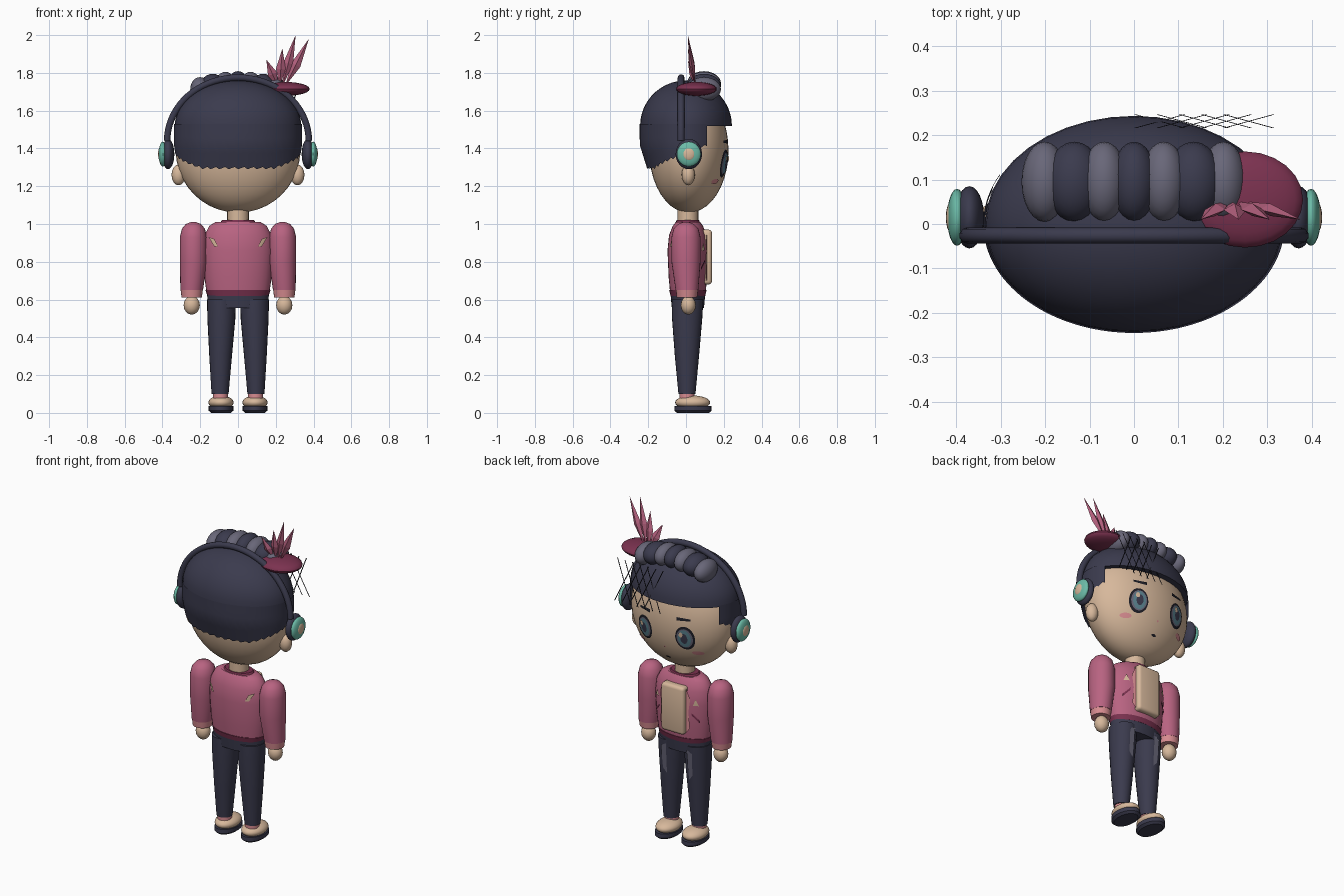
import bpy, bmesh, math
from mathutils import Vector

cube = bpy.data.objects.get("Cube")
if cube:
    bpy.data.objects.remove(cube, do_unlink=True)


def material(name, r, g, b):
    m = bpy.data.materials.new(name)
    m.use_nodes = True
    m.diffuse_color = (r, g, b, 1)
    m.node_tree.nodes["Principled BSDF"].inputs["Base Color"].default_value = (r, g, b, 1)
    return m


NAVY = material("navy", .043, .043, .075)
BLACK = material("near_black", .013, .013, .02)
GREY = material("violet_grey", .14, .135, .19)
SKIN = material("skin", .68, .48, .33)
PINK = material("rose_pink", .48, .125, .22)
WINE = material("wine", .2, .032, .08)
BLUSH = material("light_pink", .68, .26, .28)
TEAL = material("teal", .15, .5, .39)
IRIS = material("iris_blue", .1, .22, .27)


def add_mesh(name, bm, mat, smooth=True):
    mesh = bpy.data.meshes.new(name)
    bm.to_mesh(mesh)
    bm.free()
    mesh.materials.append(mat)
    ob = bpy.data.objects.new(name, mesh)
    bpy.context.collection.objects.link(ob)
    if smooth:
        bpy.ops.object.select_all(action='DESELECT')
        ob.select_set(True)
        bpy.context.view_layer.objects.active = ob
        bpy.ops.object.shade_smooth_by_angle(angle=math.radians(40))
    return ob


def ball(name, loc, size, mat, segs=24):
    bm = bmesh.new()
    bmesh.ops.create_uvsphere(bm, u_segments=segs, v_segments=segs // 2, radius=1)
    bmesh.ops.scale(bm, vec=size, verts=bm.verts)
    bmesh.ops.translate(bm, vec=loc, verts=bm.verts)
    return add_mesh(name, bm, mat)


def loft(name, rings, mat, segs=24):
    """Capped stack of elliptical rings: centre x, centre y, z, radius x, radius y."""
    bm = bmesh.new()
    loops = []
    for cx, cy, z, rx, ry in rings:
        angles = [math.tau * i / segs for i in range(segs)]
        loops.append([bm.verts.new((cx + rx * math.cos(a), cy + ry * math.sin(a), z)) for a in angles])
    for low, high in zip(loops, loops[1:]):
        for i in range(segs):
            j = (i + 1) % segs
            bm.faces.new((low[i], low[j], high[j], high[i]))
    bm.faces.new(loops[0][::-1])
    bm.faces.new(loops[-1])
    bmesh.ops.recalc_face_normals(bm, faces=bm.faces)
    return add_mesh(name, bm, mat)


def plate(name, outline, surface, lift, mat, side=1):
    """Thin patch with an (x, z) outline laid on a curved surface facing +y or -y."""
    bm = bmesh.new()
    cx = sum(p[0] for p in outline) / len(outline)
    cz = sum(p[1] for p in outline) / len(outline)

    def vert(x, z):
        return bm.verts.new((x, surface(x, z) + side * lift, z))

    hub = vert(cx, cz)
    loops = [[vert(cx + (x - cx) * f, cz + (z - cz) * f) for x, z in outline] for f in (.5, 1)]
    for i in range(len(outline)):
        j = (i + 1) % len(outline)
        bm.faces.new((hub, loops[0][i], loops[0][j]))
        bm.faces.new((loops[0][i], loops[1][i], loops[1][j], loops[0][j]))
    bm.normal_update()
    for f in bm.faces:
        if f.normal.y * side < 0:
            f.normal_flip()
    return add_mesh(name, bm, mat)


def oval(x, z, rx, rz, n=20):
    return [(x + rx * math.cos(math.tau * i / n), z + rz * math.sin(math.tau * i / n)) for i in range(n)]


def bump(x, z, cy, cz, rx, ry, rz):
    return cy + ry * math.sqrt(max(0, 1 - (x / rx) ** 2 - ((z - cz) / rz) ** 2))


def face_y(x, z):
    return bump(x, z, .015, 1.39, .33, .21, .33)


def chest_y(x, z):
    return bump(x, .8, .01, .8, .187, .107, 1)


def back_y(x, z):
    return .02 - chest_y(x, z)


# Head and neck
ball("head", (0, .015, 1.39), (.33, .21, .33), SKIN, 40)
loft("neck", [(0, .01, z, .057, .055) for z in (.99, 1.1)], SKIN)

# Hair crown, a half dome
cap = [(0, 0, 1.52 + .24 * math.sin(t), .335 * math.cos(t), .243 * math.cos(t))
       for t in [math.radians(a) for a in range(0, 90, 8)]]
loft("hair_crown", cap, NAVY, 40)

# Cropped hair round the back and sides with a ragged edge
bm = bmesh.new()
columns = []
for i in range(-39, 40):
    angle = i * 3
    a = abs(angle)
    edge = 1.29 if a < 36 else 1.29 + .12 * (a - 36) / 80
    edge += .006 * (i % 3)
    column = []
    for k in range(7):
        z = 1.53 + (edge - 1.53) * k / 6
        taper = max(0, 1.42 - z)
        rx, ry = .339 - .13 * taper, .245 - .31 * taper
        t = math.radians(angle)
        column.append(bm.verts.new((rx * math.sin(t), -ry * math.cos(t), z)))
    columns.append(column)
for c, d in zip(columns, columns[1:]):
    for k in range(6):
        bm.faces.new((c[k], c[k + 1], d[k + 1], d[k]))
add_mesh("hair_back", bm, NAVY)

# Rolled braid across the top
for i in range(-3, 4):
    dark = i % 2
    z = 1.745 - .0035 * i * i
    ball("braid_roll", (.067 * i, .095, z), (.052 if dark or i == 0 else .065, .09, .064),
         NAVY if i in (-2, 0, 2) else GREY)

# Small hat with feathers
ball("hat", (.25, .055, 1.715), (.13, .108, .037), WINE)
for x, z, base in ((.15, 1.87, .21), (.235, 1.93, .22), (.305, 2.0, .235), (.375, 1.98, .25)):
    foot, tip = Vector((base, .05, 1.73)), Vector((x, .01, z))
    mid = foot.lerp(tip, .45)
    wide = (tip - foot).cross(Vector((0, 1, 0))).normalized() * .026
    deep = Vector((0, .014, 0))
    bm = bmesh.new()
    ends = [bm.verts.new(foot), bm.verts.new(tip)]
    rim = [bm.verts.new(mid + d) for d in (wide, deep, -wide, -deep)]
    for e in ends:
        for i in range(4):
            bm.faces.new((e, rim[i], rim[(i + 1) % 4]))
    bmesh.ops.recalc_face_normals(bm, faces=bm.faces)
    add_mesh("feather", bm, PINK, False)

# Veil of crossed ribbons hanging from the hat
bm = bmesh.new()
for i in range(5):
    for lean in (0, .11):
        low, high = .05 * i + lean, .05 * i + .11 - lean
        bm.faces.new([bm.verts.new(p) for p in (
            (low, .246, 1.45), (low + .006, .246, 1.45), (high + .006, .216, 1.7), (high, .216, 1.7))])
add_mesh("veil", bm, BLACK, False)

# Headphone band
curve = bpy.data.curves.new("headphone_band", 'CURVE')
curve.dimensions = '3D'
curve.bevel_depth = .018
curve.bevel_resolution = 3
curve.use_fill_caps = True
line = curve.splines.new('POLY')
line.points.add(36)
for i, p in enumerate(line.points):
    t = math.pi * i / 36
    p.co = (.375 * math.cos(t), -.026, 1.44 + .335 * math.sin(t), 1)
curve.materials.append(NAVY)
band = bpy.data.objects.new("headphone_band", curve)
bpy.context.collection.objects.link(band)

# Front panel of the shirt
bm = bmesh.new()
bmesh.ops.create_cube(bm, size=1)
bmesh.ops.scale(bm, vec=(.155, .06, .29), verts=bm.verts)
bmesh.ops.bevel(bm, geom=bm.edges[:], offset=.018, segments=3, affect='EDGES', profile=.5)
bmesh.ops.translate(bm, vec=(0, .108, .825), verts=bm.verts)
add_mesh("shirt_panel", bm, SKIN)

# Torso, hem, collar, hips
loft("jacket", [(0, .01, .645, .168, .095), (0, .01, .72, .178, .102), (0, .01, .86, .186, .108),
                (0, .01, .94, .178, .1), (0, .01, .99, .152, .08), (0, .01, 1.01, .12, .065)], PINK, 32)
loft("jacket_hem", [(0, .01, .62, .162, .092), (0, .01, .65, .172, .099)], WINE, 32)
loft("collar", [(0, .01, 1.0, .1, .066), (0, .01, 1.02, .085, .06)], WINE)
loft("hips", [(0, .01, .555, .158, .085), (0, .01, .63, .164, .092)], NAVY, 32)

# Nose and mouth
plate("nose", oval(0, 1.235, .006, .006, 8), face_y, .004, BLUSH)
plate("mouth", oval(0, 1.16, .016, .007, 10), face_y, .004, BLACK)

for s in (-1, 1):
    # Ears and headphone cups
    ball("ear", (s * .315, .012, 1.26), (.037, .035, .055), SKIN, 16)
    ball("ear_cushion", (s * .37, .015, 1.37), (.033, .07, .08), NAVY)
    ball("ear_cup", (s * .398, .015, 1.37), (.022, .064, .066), TEAL)
    ball("ear_cup_centre", (s * .412, .015, 1.37), (.011, .034, .036), SKIN, 16)

    # Eyes, brows and cheeks
    for part, rx, rz, lift, mat in (("eye_outline", .056, .074, .004, BLACK), ("eye_white", .046, .06, .007, GREY),
                                    ("iris", .037, .054, .01, IRIS), ("pupil", .02, .032, .013, NAVY)):
        plate(part, oval(s * .135, 1.32, rx, rz), face_y, lift, mat)
    plate("eye_glint", oval(s * .135 + .016, 1.345, .012, .016, 10), face_y, .016, SKIN)
    plate("brow", [(s * .09, 1.425), (s * .17, 1.43), (s * .17, 1.442), (s * .09, 1.445)], face_y, .006, BLACK)
    plate("cheek", oval(s * .19, 1.225, .03, .014), face_y, .004, BLUSH)

    # Arms with cuffs and hands
    x = s * .236
    loft("sleeve", [(s * .245, .005, .65, .06, .06), (x, 0, .8, .072, .077), (x, 0, .93, .072, .077),
                    (x, 0, .975, .061, .066), (x, 0, 1.0, .04, .042), (x, 0, 1.01, .014, .014)], PINK)
    loft("cuff", [(s * .245, .005, .612, .054, .054), (s * .245, .005, .652, .059, .059)], BLUSH)
    ball("hand", (s * .245, .012, .57), (.043, .04, .05), SKIN, 16)

    # Jacket trim and slashes
    plate("lapel", [(s * .078, .69), (s * .1, .72), (s * .092, .82), (s * .102, .9), (s * .078, .96)],
          chest_y, .005, BLUSH)
    plate("front_slash", [(s * .11, .8), (s * .15, .755), (s * .15, .77), (s * .11, .815)], chest_y, .005, WINE)
    plate("front_patch", [(s * .115, .86), (s * .145, .86), (s * .13, .9)], chest_y, .005, SKIN)
    plate("back_slash", [(s * .155, .93), (s * .125, .92), (s * .105, .88), (s * .125, .88)],
          back_y, .006, SKIN, -1)

    # Legs with worn patches
    loft("leg", [(s * .095, .005, .1, .045, .045), (s * .092, .005, .3, .06, .064),
                 (s * .088, .006, .5, .074, .08), (s * .088, .008, .6, .076, .084)], NAVY)
    plate("worn_patch", [(s * .075, .39), (s * .1, .42), (s * .105, .56), (s * .07, .58)],
          lambda x, z: .072 + .1 * (z - .4), .006, GREY)

    # Shoes
    loft("ankle", [(s * .093, .005, .07, .04, .04), (s * .093, .005, .11, .04, .04)], BLUSH)
    ball("shoe", (s * .09, .035, .055), (.067, .093, .037), SKIN)
    loft("sole", [(s * .09, .037, 0, .052, .085), (s * .09, .037, .012, .066, .099),
                  (s * .09, .037, .036, .066, .097)], NAVY)
